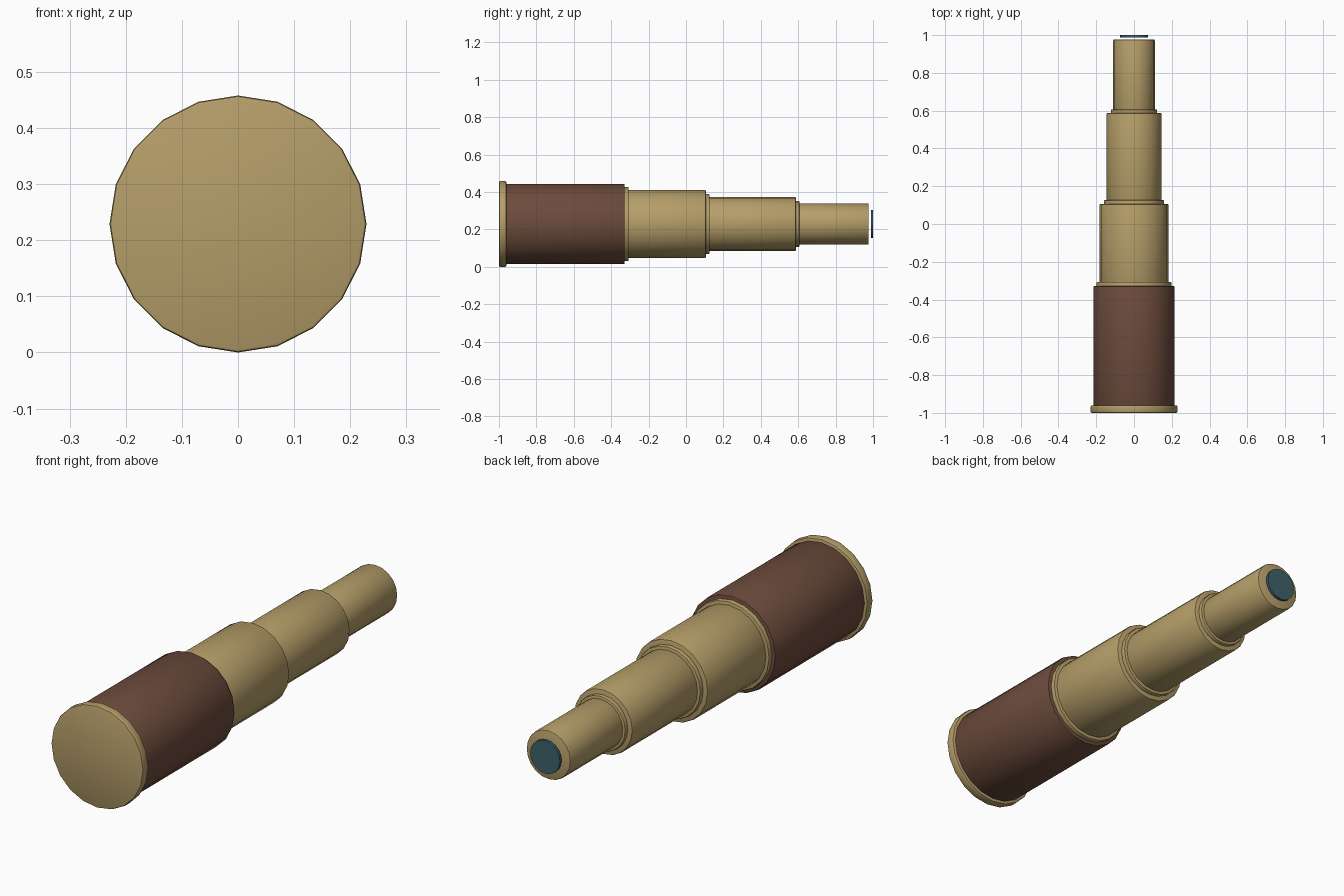
import bpy, bmesh, math
from mathutils import Matrix

if "Cube" in bpy.data.objects:
    bpy.data.objects.remove(bpy.data.objects["Cube"])

SIDES = 20
AXIS_Z = 0.229


def material(name, rgb):
    m = bpy.data.materials.new(name)
    m.diffuse_color = (*rgb, 1)
    m.use_nodes = True
    m.node_tree.nodes["Principled BSDF"].inputs["Base Color"].default_value = m.diffuse_color
    return m


brass = material("brass", (0.46, 0.34, 0.14))
leather = material("leather", (0.15, 0.07, 0.045))
glass = material("glass", (0.05, 0.12, 0.15))


def tube(name, y0, y1, radius, mat, bevel=0.006):
    """Capped, slightly bevelled cylinder along the y axis."""
    bm = bmesh.new()
    bmesh.ops.create_cone(bm, cap_ends=True, segments=SIDES, radius1=radius,
                          radius2=radius, depth=y1 - y0,
                          matrix=Matrix.Rotation(math.pi / 2, 4, 'X'))
    if bevel:
        rims = [e for e in bm.edges
                if abs(e.verts[0].co.y - e.verts[1].co.y) < 1e-5]
        bmesh.ops.bevel(bm, geom=rims, offset=bevel, segments=2,
                        profile=0.5, affect='EDGES')
    bmesh.ops.recalc_face_normals(bm, faces=bm.faces)
    mesh = bpy.data.meshes.new(name)
    bm.to_mesh(mesh)
    bm.free()
    mesh.materials.append(mat)
    ob = bpy.data.objects.new(name, mesh)
    bpy.context.collection.objects.link(ob)
    ob.location = (0, (y0 + y1) / 2, AXIS_Z)
    bpy.ops.object.select_all(action='DESELECT')
    ob.select_set(True)
    bpy.context.view_layer.objects.active = ob
    bpy.ops.object.shade_smooth_by_angle(angle=math.radians(35))


# Objective end: brass rim around the leather grip
tube("objective_rim", -1.0, -0.96, 0.229, brass)
tube("leather_grip", -0.965, -0.328, 0.215, leather)

# Nested draw tubes, each entering the wider one through a collar
tube("grip_collar", -0.35, -0.307, 0.198, brass, 0.004)
tube("large_draw_tube", -0.35, 0.106, 0.1825, brass)
tube("large_collar", 0.085, 0.126, 0.160, brass, 0.004)
tube("middle_draw_tube", 0.085, 0.588, 0.1455, brass)
tube("middle_collar", 0.565, 0.606, 0.123, brass, 0.004)
tube("small_draw_tube", 0.565, 0.977, 0.110, brass)

# Glass discs at both ends
tube("objective_lens", -0.9995, -0.985, 0.17, glass, 0)
tube("eyepiece_lens", 0.988, 1.0, 0.074, glass, 0)
